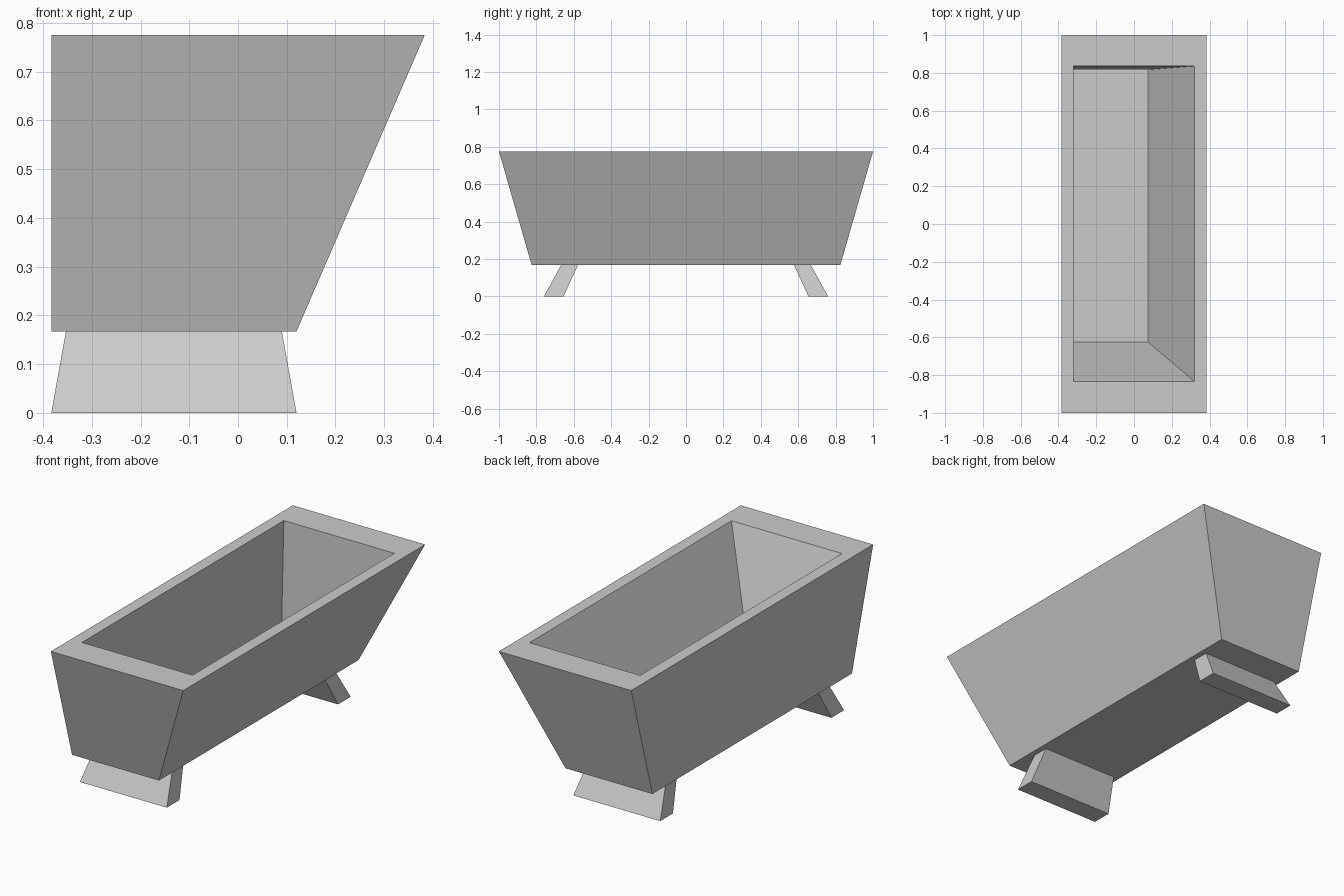
import bpy
import bmesh

if "Cube" in bpy.data.objects:
    bpy.data.objects.remove(bpy.data.objects["Cube"])


def ring(bm, x0, x1, y0, y1, z):
    """Rectangular loop of four vertices at height z."""
    return [bm.verts.new((x, y, z)) for x, y in ((x0, y0), (x1, y0), (x1, y1), (x0, y1))]


def loft(name, rings):
    """Skin a chain of rectangles and cap both ends."""
    bm = bmesh.new()
    loops = [ring(bm, *r) for r in rings]
    for a, b in zip(loops, loops[1:]):
        for i in range(4):
            j = (i + 1) % 4
            bm.faces.new((a[i], a[j], b[j], b[i]))
    bm.faces.new(loops[0][::-1])
    bm.faces.new(loops[-1])
    bmesh.ops.recalc_face_normals(bm, faces=bm.faces)
    mesh = bpy.data.meshes.new(name)
    bm.to_mesh(mesh)
    bm.free()
    obj = bpy.data.objects.new(name, mesh)
    bpy.context.collection.objects.link(obj)
    return obj


# Tub: outer base, outer rim, inner rim, inner floor
loft("tub", [
    (-0.383, 0.12, -0.825, 0.825, 0.167),
    (-0.383, 0.383, -1.0, 1.0, 0.775),
    (-0.32, 0.32, -0.833, 0.836, 0.775),
    (-0.32, 0.073, -0.625, 0.817, 0.205),
])

# Splayed feet, one under each end
for name, s in (("front_foot", -1), ("back_foot", 1)):
    loft(name, [
        (-0.383, 0.12, *sorted((s * 0.655, s * 0.76)), 0.0),
        (-0.353, 0.09, *sorted((s * 0.578, s * 0.668)), 0.167),
    ])
